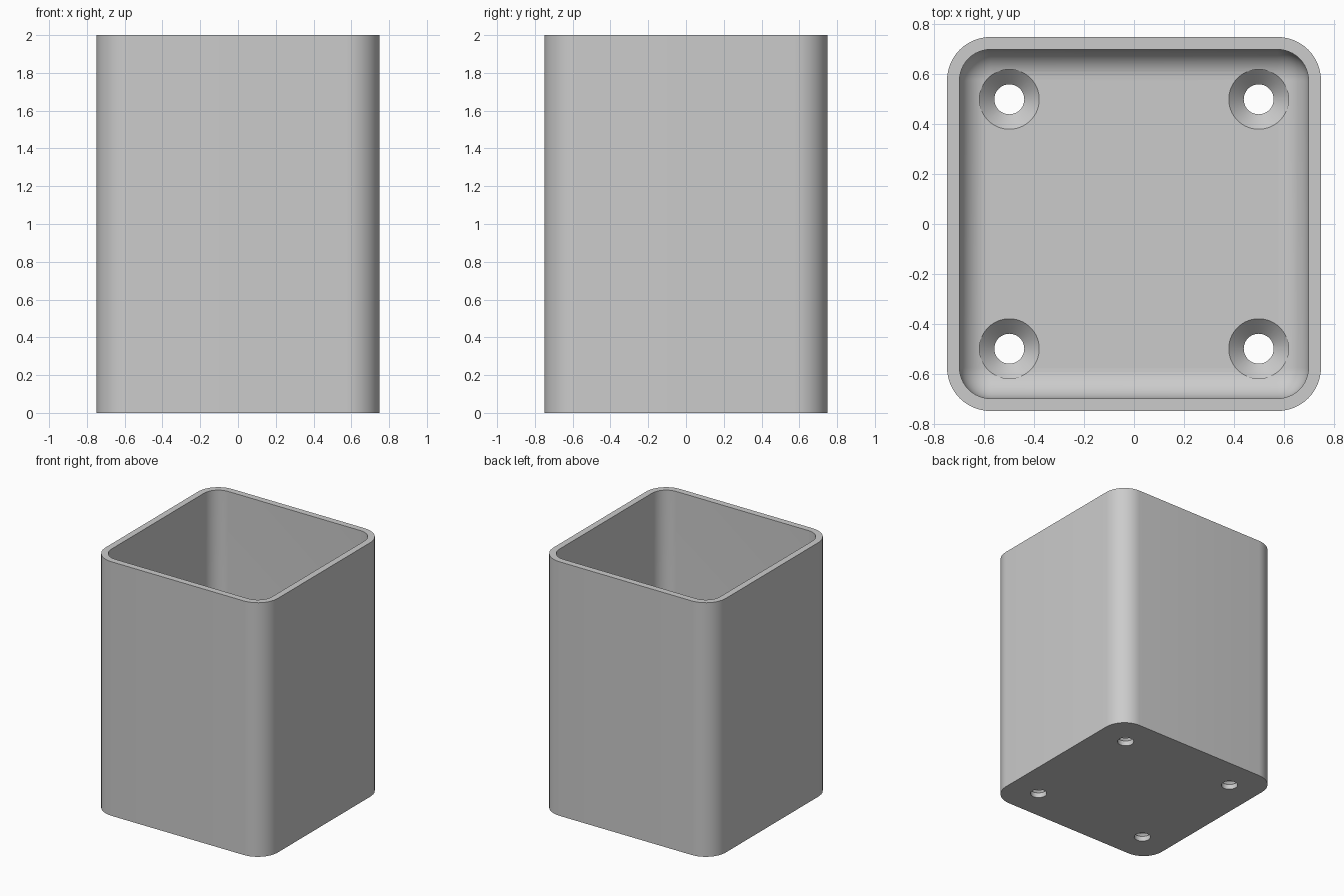
import bpy
import bmesh
import math

cube = bpy.data.objects.get("Cube")
if cube:
    bpy.data.objects.remove(cube, do_unlink=True)

HALF, HEIGHT, WALL, FLOOR = 0.75, 2.0, 0.05, 0.1
OUTER_R, INNER_R, FILLET = 0.175, 0.125, 0.12
HOLE_R, SINK_R, LAND, HOLE_POS = 0.06, 0.12, 0.04, 0.5
STEPS = 12


def rounded_square(half, radius, z):
    """Points around a square with round corners."""
    points = []
    for corner in range(4):
        start = corner * math.pi / 2
        cx = math.copysign(half - radius, math.cos(start + math.pi / 4))
        cy = math.copysign(half - radius, math.sin(start + math.pi / 4))
        for i in range(STEPS + 1):
            a = start + i / STEPS * math.pi / 2
            points.append((cx + radius * math.cos(a), cy + radius * math.sin(a), z))
    return points


def circle(x, y, radius, z, sides=64):
    turn = 2 * math.pi / sides
    return [(x + radius * math.cos(i * turn), y + radius * math.sin(i * turn), z)
            for i in range(sides)]


def add_loft(bm, sections):
    """Skin a stack of loops and cap both ends."""
    rings = [[bm.verts.new(p) for p in s] for s in sections]
    n = len(rings[0])
    for low, high in zip(rings, rings[1:]):
        for i in range(n):
            j = (i + 1) % n
            bm.faces.new((low[i], low[j], high[j], high[i]))
    bm.faces.new(rings[0][::-1])
    bm.faces.new(rings[-1])


def make_object(name, bm):
    bmesh.ops.recalc_face_normals(bm, faces=bm.faces)
    mesh = bpy.data.meshes.new(name)
    bm.to_mesh(mesh)
    bm.free()
    obj = bpy.data.objects.new(name, mesh)
    bpy.context.collection.objects.link(obj)
    return obj


grey = bpy.data.materials.new("light grey")
grey.use_nodes = True
colour = (0.6, 0.6, 0.6, 1)
grey.diffuse_color = colour
grey.node_tree.nodes["Principled BSDF"].inputs["Base Color"].default_value = colour

# Container: outside wall, rim, inside wall, rounded floor edge
inner = HALF - WALL
sections = [rounded_square(HALF, OUTER_R, 0),
            rounded_square(HALF, OUTER_R, HEIGHT),
            rounded_square(inner, INNER_R, HEIGHT)]
for i in range(STEPS + 1):
    a = i / STEPS * math.pi / 2
    inset = FILLET * (1 - math.cos(a))
    sections.append(rounded_square(inner - inset, INNER_R - inset,
                                   FLOOR + FILLET * (1 - math.sin(a))))
bm = bmesh.new()
add_loft(bm, sections)
container = make_object("container", bm)
container.data.materials.append(grey)

# Four countersunk screw holes
bm = bmesh.new()
for x in (-HOLE_POS, HOLE_POS):
    for y in (-HOLE_POS, HOLE_POS):
        add_loft(bm, [circle(x, y, HOLE_R, -FLOOR),
                      circle(x, y, HOLE_R, LAND),
                      circle(x, y, SINK_R, FLOOR),
                      circle(x, y, SINK_R, FLOOR * 3)])
cutter = make_object("hole_cutter", bm)
cutter.hide_render = True
cutter.data.materials.append(grey)

bpy.ops.object.select_all(action="DESELECT")
container.select_set(True)
bpy.context.view_layer.objects.active = container
cut = container.modifiers.new("screw holes", "BOOLEAN")
cut.operation = "DIFFERENCE"
cut.solver = "EXACT"
cut.object = cutter
bpy.ops.object.modifier_apply(modifier=cut.name)
bpy.data.objects.remove(cutter, do_unlink=True)

bpy.ops.object.shade_smooth_by_angle(angle=math.radians(30))
